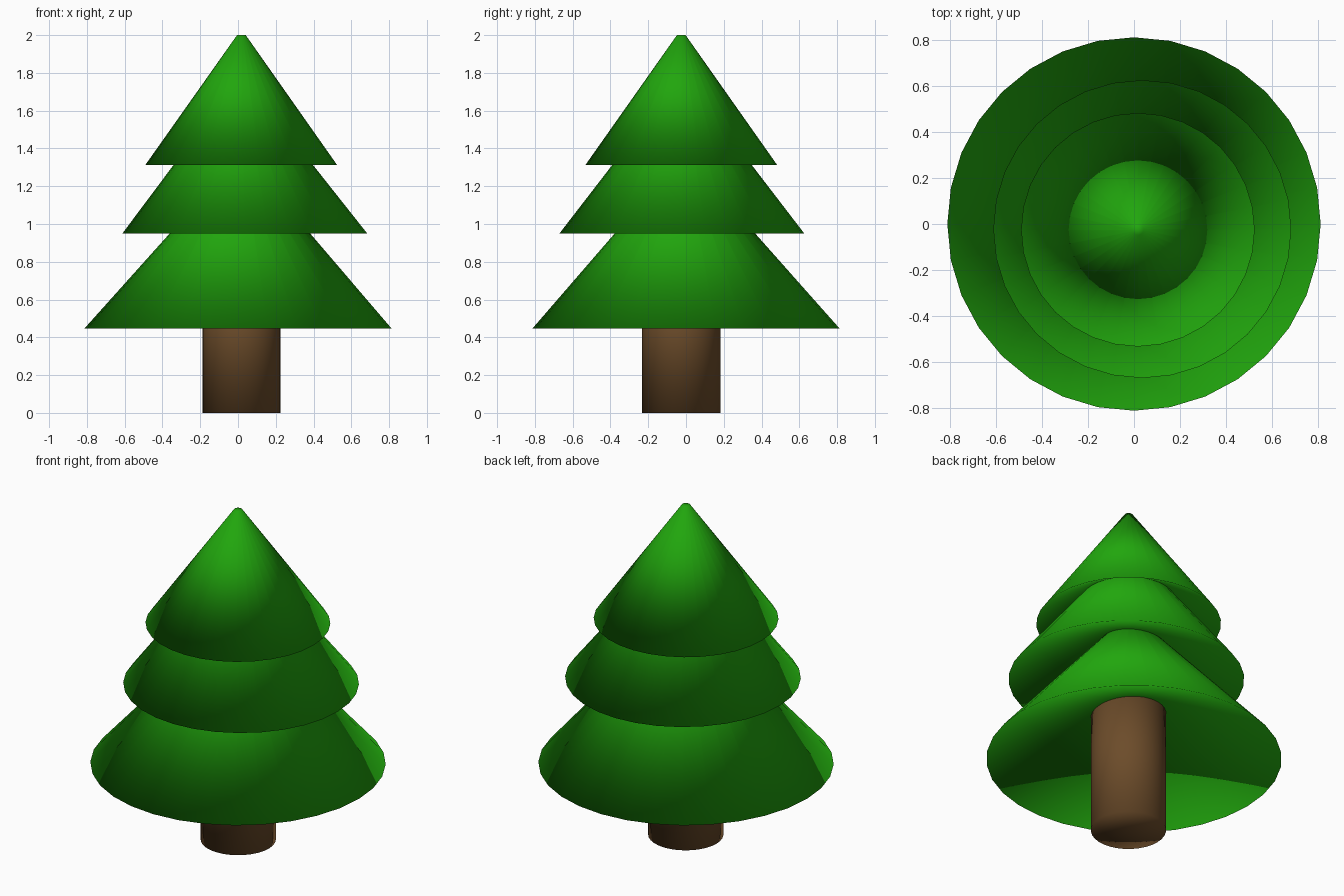
import bpy
import bmesh
from math import cos, sin, pi

if "Cube" in bpy.data.objects:
    bpy.data.objects.remove(bpy.data.objects["Cube"])

SIDES = 32


def material(name, color):
    mat = bpy.data.materials.new(name)
    mat.diffuse_color = (*color, 1)
    mat.use_nodes = True
    mat.node_tree.nodes["Principled BSDF"].inputs["Base Color"].default_value = mat.diffuse_color
    return mat


def ring(bm, center, radius, z):
    return [bm.verts.new((center[0] + radius * cos(2 * pi * i / SIDES),
                          center[1] + radius * sin(2 * pi * i / SIDES), z))
            for i in range(SIDES)]


def fan(bm, loop, center, z, up):
    mid = bm.verts.new((*center, z))
    for i in range(SIDES):
        a, b = loop[i], loop[(i + 1) % SIDES]
        bm.faces.new((a, b, mid) if up else (b, a, mid))


def tapered(name, mat, low, high, hollow=0.0):
    """low and high are (center, radius, z); the underside rises by hollow."""
    bm = bmesh.new()
    a, b = ring(bm, *low), ring(bm, *high)
    for i in range(SIDES):
        j = (i + 1) % SIDES
        bm.faces.new((a[i], a[j], b[j], b[i]))
    fan(bm, b, high[0], high[2], True)
    fan(bm, a, low[0], low[2] + hollow, False)
    for face in bm.faces:
        face.smooth = True  # soft over the rims too
    mesh = bpy.data.meshes.new(name)
    bm.to_mesh(mesh)
    bm.free()
    mesh.materials.append(mat)
    obj = bpy.data.objects.new(name, mesh)
    bpy.context.collection.objects.link(obj)


leaf = material("leaf_green", (0.015, 0.38, 0.004))
bark = material("bark_brown", (0.15, 0.072, 0.023))

# Trunk, its top ending inside the lowest tier
axis = (0.019, -0.025)
tapered("trunk", bark, (axis, 0.207, 0), (axis, 0.207, 0.85))

# Foliage tiers: blunt cones with dished undersides
tapered("lower_foliage", leaf, ((0, 0), 0.812, 0.448), ((0.018, -0.01), 0.03, 1.34), 0.375)
tapered("middle_foliage", leaf, ((0.036, -0.022), 0.648, 0.95), ((0.018, -0.02), 0.025, 1.76), 0.30)
tapered("upper_foliage", leaf, ((0.017, -0.025), 0.508, 1.312), ((0.018, -0.025), 0.023, 2.0), 0.30)
